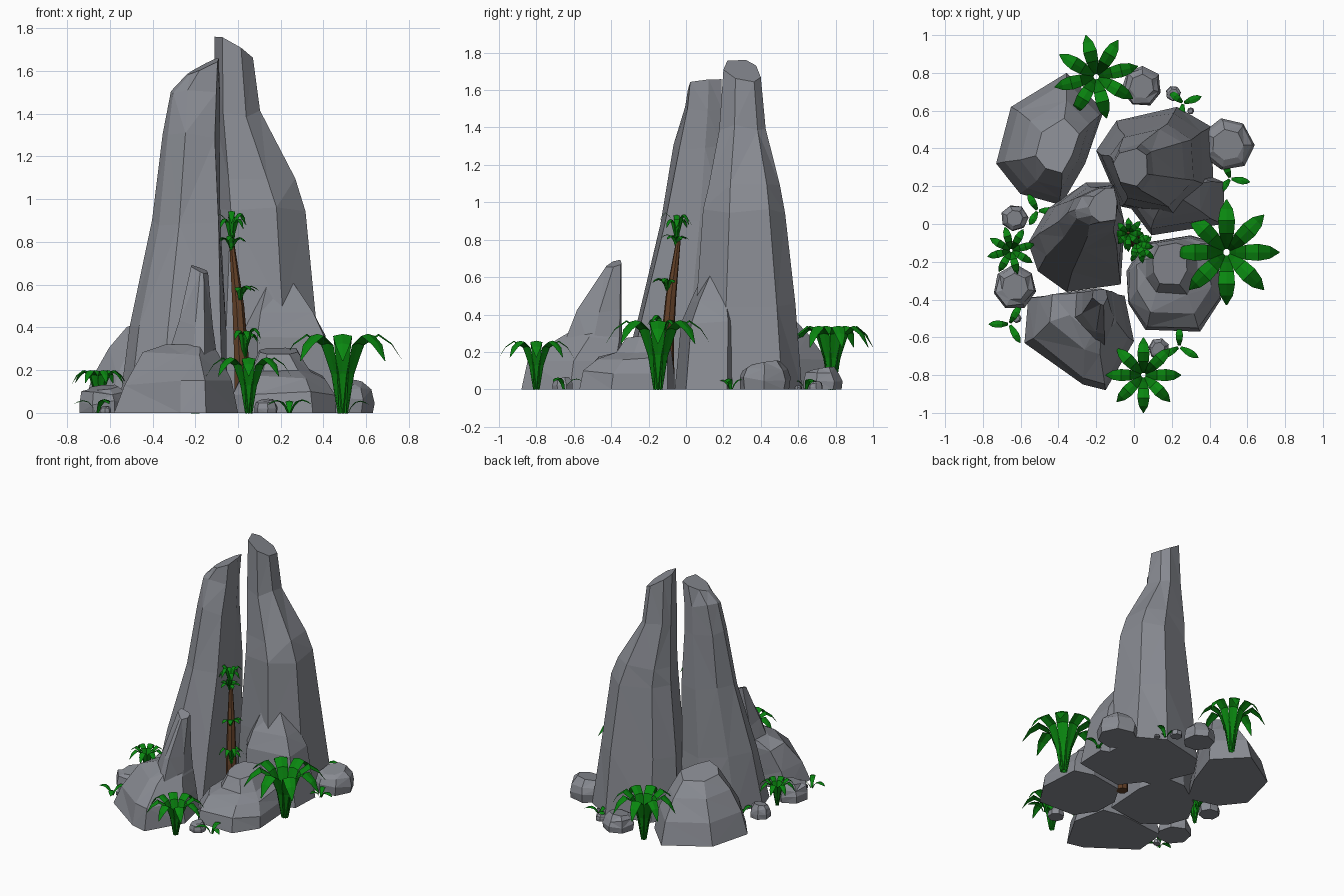
import bpy, bmesh, math, random
from mathutils import Vector

random.seed(4)
cube = bpy.data.objects.get("Cube")
if cube:
    bpy.data.objects.remove(cube)


def material(name, color):
    mat = bpy.data.materials.new(name)
    mat.use_nodes = True
    mat.diffuse_color = (*color, 1)
    bsdf = next(n for n in mat.node_tree.nodes if n.type == "BSDF_PRINCIPLED")
    bsdf.inputs["Base Color"].default_value = (*color, 1)
    bsdf.inputs["Roughness"].default_value = 0.9
    return mat


STONE = material("grey stone", (0.25, 0.26, 0.29))
LEAF = material("leaf green", (0.003, 0.24, 0.005))
BARK = material("brown bark", (0.12, 0.05, 0.02))


def finish(name, bm, mat):
    mesh = bpy.data.meshes.new(name)
    bm.to_mesh(mesh)
    bm.free()
    mesh.materials.append(mat)
    obj = bpy.data.objects.new(name, mesh)
    bpy.context.scene.collection.objects.link(obj)
    return obj


def loft(name, rings, mat):
    """Skin a stack of equal-sized rings and cap both ends."""
    bm = bmesh.new()
    rows = [[bm.verts.new(p) for p in ring] for ring in rings]
    n = len(rows[0])
    for low, high in zip(rows, rows[1:]):
        for i in range(n):
            j = (i + 1) % n
            bm.faces.new((low[i], low[j], high[j], high[i]))
    bm.faces.new(rows[0])
    bm.faces.new(rows[-1])
    bmesh.ops.recalc_face_normals(bm, faces=bm.faces)
    bmesh.ops.triangulate(bm, faces=[f for f in bm.faces if len(f.verts) == 4])
    return finish(name, bm, mat)


def rock(name, outline, levels, tilt=(0, 0), rough=0.008):
    """Fit the outline into each level's box (x0, x1, y0, y1, z); the top one is tilted."""
    xs, ys = zip(*outline)
    rings = []
    for k, (x0, x1, y0, y1, z) in enumerate(levels):
        ring = []
        for px, py in outline:
            u = (px - min(xs)) / (max(xs) - min(xs))
            v = (py - min(ys)) / (max(ys) - min(ys))
            p = Vector((x0 + u * (x1 - x0), y0 + v * (y1 - y0), z))
            if k == len(levels) - 1:
                p.z += (u - 0.5) * tilt[0] + (v - 0.5) * tilt[1]
            elif k:
                p += Vector([random.uniform(-rough, rough) for _ in range(2)]
                            + [random.uniform(-2, 2) * rough])
            ring.append(p)
        rings.append(ring)
    return loft(name, rings, STONE)


# Tall twin spires, with a low shoulder in front of the taller one
rock("back_spire",
     [(-.2, .4), (-.1, .55), (.2, .62), (.37, .52), (.38, .24), (.2, .06), (-.08, .12)],
     [(-.2, .42, .03, .62, 0), (-.17, .37, .05, .58, .45), (-.13, .31, .09, .53, .95),
      (-.12, .26, .12, .5, 1.1), (-.11, .1, .17, .43, 1.4), (-.11, .07, .2, .4, 1.71)],
     tilt=(-.11, -.04))
rock("spire_shoulder",
     [(.48, .22), (.47, 0), (.1, -.06), (-.08, .18), (.2, .34)],
     [(-.09, .48, -.06, .34, 0), (-.06, .41, -.02, .32, .36), (0, .35, .03, .3, .48),
      (.1, .25, .11, .28, .66)], tilt=(-.05, .03))
rock("front_spire",
     [(-.55, -.1), (-.45, .08), (-.25, .22), (-.1, .22), (-.05, 0), (-.07, -.32), (-.35, -.36), (-.5, -.25)],
     [(-.56, -.05, -.36, .22, 0), (-.5, -.06, -.26, .2, .4), (-.41, -.08, -.14, .2, .89),
      (-.36, -.09, -.06, .19, 1.3), (-.32, -.09, -.01, .19, 1.5), (-.24, -.09, .01, .19, 1.62)],
     tilt=(.07, .02))

# Low boulders around the spires
FRONT = [(-.56, -.39), (-.2, -.35), (-.05, -.38), (0, -.62), (-.15, -.88), (-.27, -.85), (-.58, -.63)]
rock("pointed_boulder", FRONT,
     [(-.58, 0, -.88, -.35, 0), (-.53, -.03, -.84, -.35, .14), (-.45, -.09, -.69, -.34, .28),
      (-.34, -.12, -.6, -.35, .32)])
rock("boulder_spike", FRONT,
     [(-.35, -.09, -.67, -.34, .2), (-.28, -.12, -.58, -.345, .42),
      (-.22, -.14, -.43, -.345, .67)], tilt=(-.03, .02))
rock("back_boulder",
     [(-.65, .62), (-.35, .8), (-.15, .6), (-.25, .32), (-.38, .1), (-.6, .16), (-.73, .32)],
     [(-.73, -.16, .1, .8, 0), (-.68, -.19, .13, .76, .16), (-.6, -.24, .19, .66, .29),
      (-.52, -.29, .27, .56, .41)], tilt=(.03, -.04))
rock("front_boulder",
     [(-.04, -.25), (.05, -.1), (.3, -.06), (.44, -.1), (.46, -.4), (.35, -.57), (.06, -.56), (-.03, -.42)],
     [(-.04, .46, -.57, -.06, 0), (-.03, .45, -.555, -.06, .09), (.01, .41, -.47, -.07, .165),
      (.06, .34, -.37, -.08, .2), (.1, .28, -.32, -.1, .29)], tilt=(0, .03), rough=.005)


def pebble(name, x, y, r, h):
    turn = random.random()
    outline = [(math.cos(turn + i * math.tau / 7), math.sin(turn + i * math.tau / 7)) for i in range(7)]
    levels = [(x - r * s, x + r * s, y - r * s, y + r * s, h * t)
              for s, t in ((.97, 0), (1, .4), (.88, .75), (.6, 1))]
    rock(name, outline, levels, tilt=(.1 * r, .2 * r), rough=r * .05)


for i, spec in enumerate([(.5, .42, .135, .14), (.04, .73, .105, .11), (-.63, -.33, .115, .12),
                          (-.63, .03, .07, .09), (.13, -.66, .055, .06), (.21, .69, .04, .04),
                          (.3, .6, .018, .02), (-.62, -.5, .025, .03)]):
    pebble(f"small_rock_{i + 1}", *spec)

# Leaf profile: reach, height and half width along the blade
ARCH = [(.06, 0, .06), (.18, .5, .09), (.36, .88, .14), (.6, 1, .16), (.82, .88, .12), (1, .66, .01)]


def plant(name, base, reach, height, count, turn=0, spread=math.tau, vary=0):
    """A rosette of arched, folded blades around the base point."""
    bm = bmesh.new()
    for i in range(count):
        a = math.radians(turn) + i * spread / count
        out, side = Vector((math.cos(a), math.sin(a), 0)), Vector((-math.sin(a), math.cos(a), 0))
        size = 1 - vary * random.random()
        rows = []
        for r, z, w in ARCH:
            mid = Vector(base) + out * r * reach * size + Vector((0, 0, z * height * size))
            fold = Vector((0, 0, -.22 * w * reach))
            rows.append([bm.verts.new(mid + side * s * w * reach + fold * abs(s)) for s in (-1, 0, 1)])
        for low, high in zip(rows, rows[1:]):
            for k in range(2):
                bm.faces.new((low[k], high[k], high[k + 1], low[k + 1]))
    bmesh.ops.recalc_face_normals(bm, faces=bm.faces)
    return finish(name, bm, LEAF)


# Large ferns
plant("fern_left", (.49, -.15, 0), .28, .37, 8)
plant("fern_back", (-.2, .78, 0), .227, .34, 8, turn=14)
plant("fern_front", (.05, -.8, 0), .2, .26, 8, turn=-90)
plant("fern_right", (-.65, -.14, .02), .13, .18, 8, turn=15)

# Small sprouts
for i, (x, y, turn) in enumerate([(-.51, .07, 0), (.51, .24, 110), (.24, -.65, -30),
                                  (-.66, -.53, 60), (.26, .64, 20)]):
    plant(f"sprout_{i + 1}", (x, y, 0), .12, .065, 3, turn=turn, vary=.3)

# Slender leaning trunk
PATH = [(.02, -.1, 0, .04), (.015, -.1, .25, .036), (0, -.08, .5, .029), (-.03, -.04, .8, .012)]
loft("trunk", [[(x + r * math.cos(k * math.tau / 7), y + r * math.sin(k * math.tau / 7), z)
                for k in range(7)] for x, y, z, r in PATH], BARK)

# Foliage on the trunk
plant("trunk_crown", (-.03, -.05, .77), .1, .18, 8, vary=.25)
plant("trunk_crown_lower", (-.03, -.05, .76), .1, .08, 6, turn=20, vary=.3)
plant("trunk_middle_leaves", (.01, -.1, .53), .11, .08, 4, turn=-100, spread=math.radians(170), vary=.3)
plant("trunk_lower_leaves", (.03, -.12, .25), .1, .15, 6, turn=-120, spread=math.radians(240), vary=.3)
